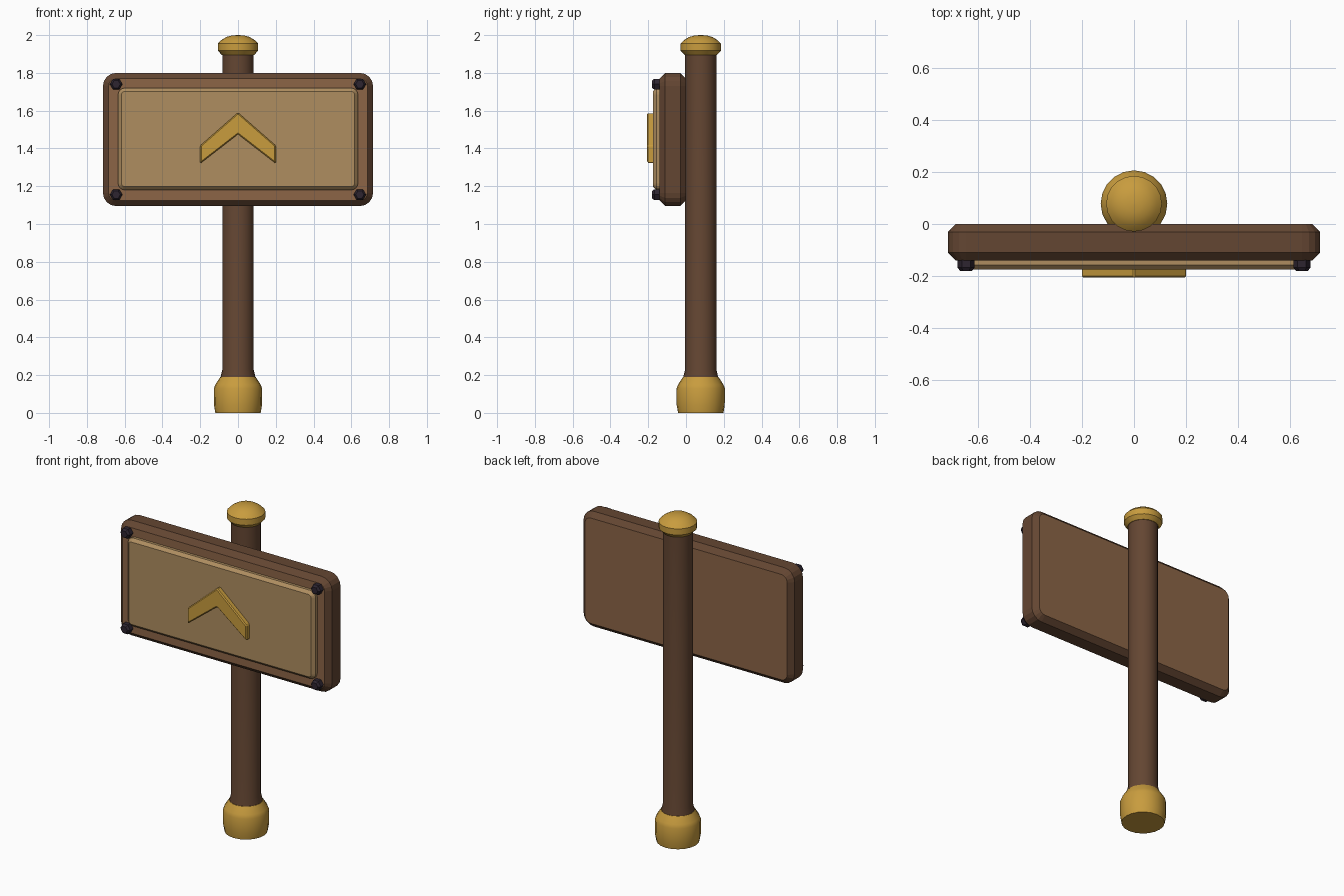
import bpy, bmesh
from math import pi, sin, cos, radians

cube = bpy.data.objects.get("Cube")
if cube:
    bpy.data.objects.remove(cube, do_unlink=True)

POST_Y = 0.078


def material(name, rgb):
    m = bpy.data.materials.new(name)
    m.use_nodes = True
    m.diffuse_color = (*rgb, 1)
    m.node_tree.nodes["Principled BSDF"].inputs["Base Color"].default_value = (*rgb, 1)
    return m


dark_wood = material("dark_wood", (0.127, 0.061, 0.032))
wood = material("wood", (0.262, 0.130, 0.061))
pale_wood = material("pale_wood", (0.43, 0.27, 0.117))
brass = material("brass", (0.578, 0.332, 0.048))
iron = material("dark_iron", (0.026, 0.018, 0.030))


def loft(name, rings, mats, smooth=None):
    """Join equal-length rings of points into a closed, capped solid."""
    bm = bmesh.new()
    loops = [[bm.verts.new(p) for p in ring] for ring in rings]
    n = len(loops[0])
    for a, b in zip(loops, loops[1:]):
        for i in range(n):
            j = (i + 1) % n
            bm.faces.new((a[i], a[j], b[j], b[i]))
    bm.faces.new(loops[0])
    bm.faces.new(loops[-1])
    bmesh.ops.recalc_face_normals(bm, faces=bm.faces)
    mesh = bpy.data.meshes.new(name)
    bm.to_mesh(mesh)
    bm.free()
    for m in mats:
        mesh.materials.append(m)
    obj = bpy.data.objects.new(name, mesh)
    bpy.context.collection.objects.link(obj)
    if smooth:
        bpy.ops.object.select_all(action='DESELECT')
        obj.select_set(True)
        bpy.context.view_layer.objects.active = obj
        bpy.ops.object.shade_smooth_by_angle(angle=radians(smooth))
    return obj


def turned(name, profile, mat, sides=20, smooth=32):
    """Upright turned part from (radius, height) pairs."""
    rings = [[(r * cos(2 * pi * i / sides), POST_Y + r * sin(2 * pi * i / sides), z)
              for i in range(sides)] for r, z in profile]
    return loft(name, rings, [mat], smooth)


def rounded_rect(half_w, z0, z1, radius, y, steps=4):
    """Rounded rectangle facing the front, at depth y."""
    points = []
    corners = ((1, z1 - radius), (-1, z1 - radius), (-1, z0 + radius), (1, z0 + radius))
    for quarter, (side, cz) in enumerate(corners):
        for s in range(steps + 1):
            a = (quarter + s / steps) * pi / 2
            points.append((side * (half_w - radius) + radius * cos(a), y, cz + radius * sin(a)))
    return points


def slab(name, half_w, z0, z1, radius, layers, mats, smooth=None):
    """Rounded slab from (inset, y) layers."""
    rings = [rounded_rect(half_w - d, z0 + d, z1 - d, radius - d, y) for d, y in layers]
    return loft(name, rings, mats, smooth)


# Post with a slight flare at the foot, and its brass fittings
turned("post", [(0.093, 0.17), (0.092, 0.19), (0.083, 0.23), (0.083, 1.91)], dark_wood)
turned("post_base", [(0.12, 0), (0.127, 0.04), (0.128, 0.13), (0.120, 0.15), (0.094, 0.19)], brass)
turned("post_cap", [(0.086, 1.895), (0.107, 1.918), (0.107, 1.955), (0.088, 1.974),
                    (0.062, 1.990), (0.032, 1.998), (0.004, 2.0)], brass)

# Board with a dark rim and lighter front and back
board = slab("board", 0.715, 1.095, 1.80, 0.07,
             [(0.03, 0), (0, -0.03), (0, -0.11), (0.03, -0.14)], [dark_wood, wood])
for face in board.data.polygons:
    face.material_index = int(abs(face.normal.y) > 0.95)

# Raised front panel
slab("panel", 0.635, 1.18, 1.72, 0.035,
     [(0, -0.13), (0, -0.157), (0.018, -0.175)], [pale_wood])

# Chevron
outline = [(0, 1.59), (-0.2, 1.415), (-0.2, 1.32), (0, 1.475), (0.2, 1.32), (0.2, 1.415)]
chevron = loft("chevron", [[(x, y, z) for x, z in outline] for y in (-0.165, -0.206)], [brass])
bevel = chevron.modifiers.new("soft_edges", 'BEVEL')
bevel.width = 0.006
bevel.segments = 1

# Hexagonal bolts in the corners
for side, x in (("right", -0.645), ("left", 0.645)):
    for level, z in (("lower", 1.155), ("upper", 1.74)):
        loft(f"bolt_{level}_{side}",
             [[(x + r * cos(k * pi / 3), y, z + r * sin(k * pi / 3)) for k in range(6)]
              for r, y in ((0.033, -0.13), (0.033, -0.168), (0.022, -0.181))], [iron])
